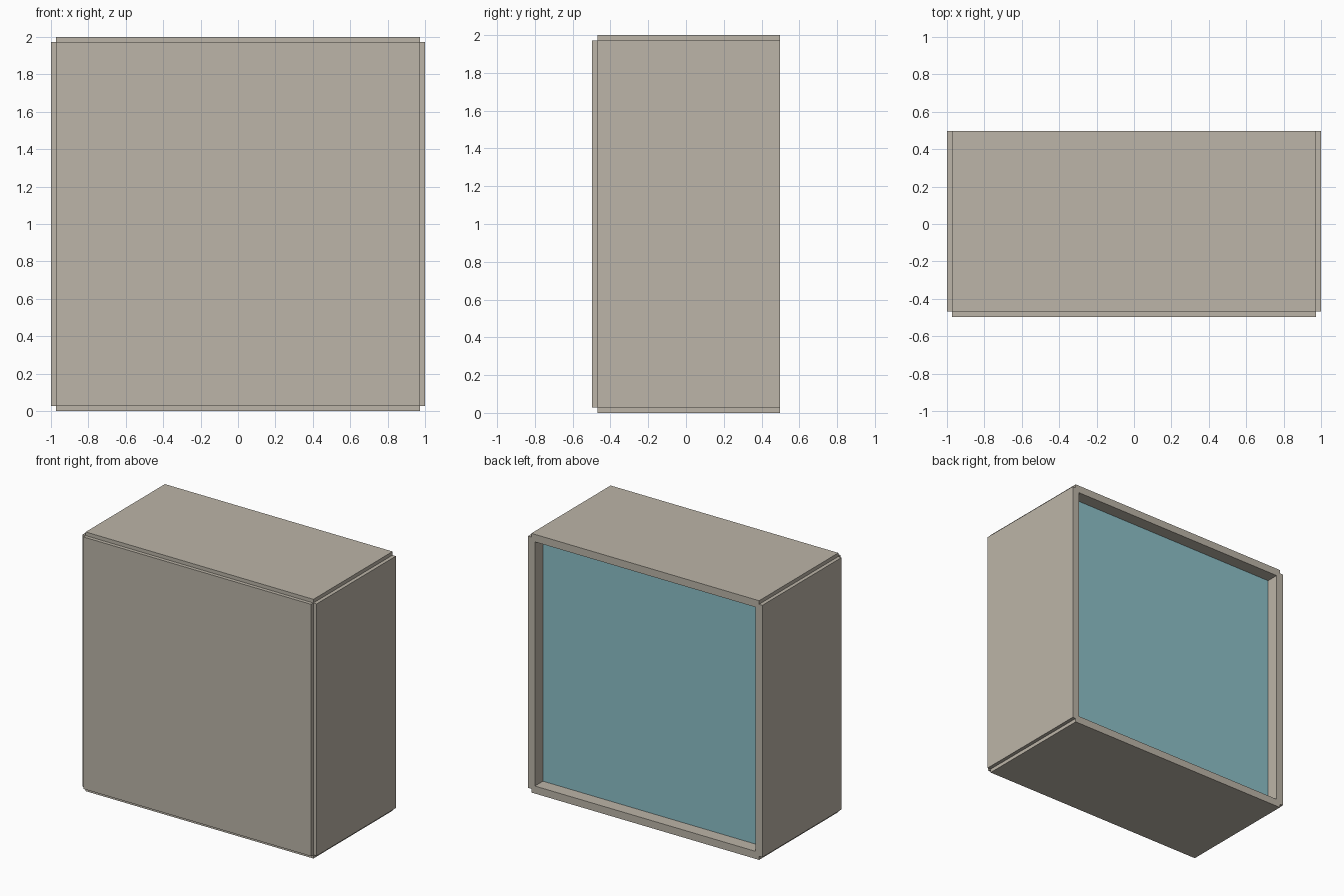
import bpy, bmesh

if "Cube" in bpy.data.objects:
    bpy.data.objects.remove(bpy.data.objects["Cube"])

D = 0.497   # half depth
S = 0.028   # step cut along the outer edges
R = 0.058   # rim width at the open back


def material(name, rgb):
    m = bpy.data.materials.new(name)
    m.diffuse_color = (*rgb, 1)
    m.use_nodes = True
    m.node_tree.nodes["Principled BSDF"].inputs["Base Color"].default_value = m.diffuse_color
    return m


GREY = material("warm grey", (0.503, 0.462, 0.392))
BLUE = material("soft blue", (0.266, 0.527, 0.578))


def finish(name, bm, mat):
    bmesh.ops.recalc_face_normals(bm, faces=bm.faces)
    mesh = bpy.data.meshes.new(name)
    bm.to_mesh(mesh)
    bm.free()
    mesh.materials.append(mat)
    ob = bpy.data.objects.new(name, mesh)
    bpy.context.collection.objects.link(ob)


def prism(name, loops, y0, y1, mat):
    """Extrude closed x/z outlines (outer, then holes) from y0 to y1."""
    bm = bmesh.new()
    edges = []
    for loop in loops:
        vs = [bm.verts.new((x, y0, z + 1)) for x, z in loop]
        edges += [bm.edges.new((vs[i - 1], vs[i])) for i in range(len(vs))]
    bmesh.ops.triangle_fill(bm, edges=edges, use_beauty=True, use_dissolve=False)
    ext = bmesh.ops.extrude_face_region(bm, geom=bm.faces[:], use_keep_orig=True)
    moved = [g for g in ext["geom"] if isinstance(g, bmesh.types.BMVert)]
    bmesh.ops.translate(bm, verts=moved, vec=(0, y1 - y0, 0))
    finish(name, bm, mat)


def square(h):
    return [(-h, -h), (h, -h), (h, h), (-h, h)]


# outline with a small square step at each corner
i = 1 - S
stepped = []
for sx, sz in ((-1, -1), (1, -1), (1, 1), (-1, 1)):
    pts = [(sx, sz * i), (sx * i, sz * i), (sx * i, sz)]
    stepped += pts if sx == sz else pts[::-1]

# four-sided casing, open at the back
prism("casing", [stepped, square(1 - R)], -D + S, D, GREY)
# raised front panel
prism("front_panel", [square(i)], -D, -D + S, GREY)
# recessed blue back panel
prism("back_panel", [square(1 - R)], D - 0.12, D - 0.098, BLUE)
